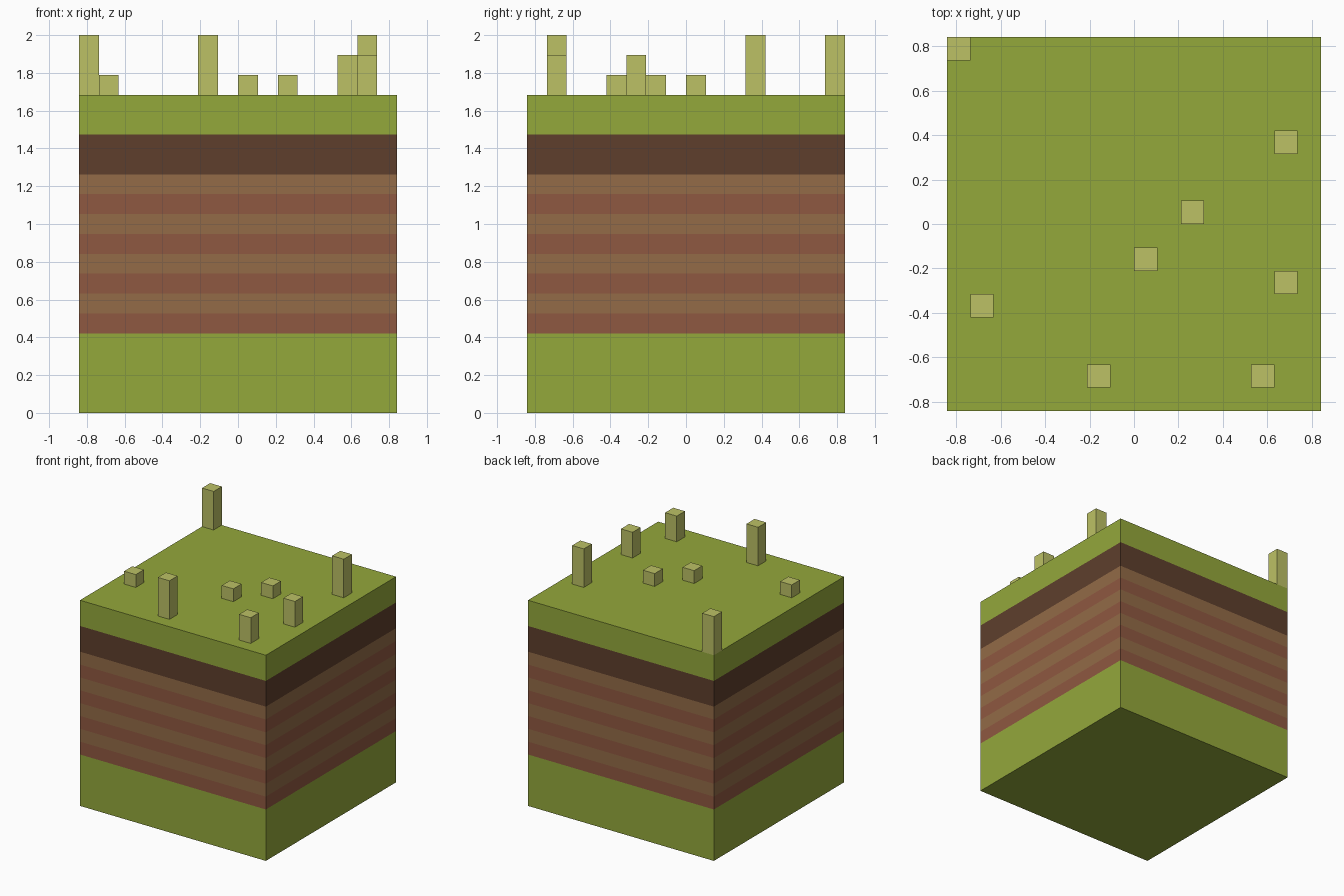
import bpy
import bmesh
from mathutils import Matrix, Vector

cube = bpy.data.objects.get("Cube")
if cube:
    bpy.data.objects.remove(cube, do_unlink=True)

UNIT = 2 / 19          # one block of the grid
SIDE = 16              # ground block is 16 units wide, deep and high
HALF = SIDE * UNIT / 2


def linear(c):
    c /= 255
    return c / 12.92 if c <= 0.04045 else ((c + 0.055) / 1.055) ** 2.4


def material(name, rgb):
    colour = (*[linear(c) for c in rgb], 1)
    mat = bpy.data.materials.new(name)
    mat.diffuse_color = colour
    mat.use_nodes = True
    bsdf = mat.node_tree.nodes["Principled BSDF"]
    bsdf.inputs["Base Color"].default_value = colour
    bsdf.inputs["Roughness"].default_value = 0.9
    return mat


green = material("grass green", (148, 168, 59))
brown = material("dark soil brown", (94, 63, 44))
tan = material("clay tan", (147, 107, 71))
red = material("clay red", (143, 88, 65))
straw = material("sprout straw", (188, 193, 101))


def box(bm, centre, size):
    matrix = Matrix.Translation(centre) @ Matrix.Diagonal((*size, 1))
    bmesh.ops.create_cube(bm, size=1, matrix=matrix)


def finish(bm, name, materials):
    mesh = bpy.data.meshes.new(name)
    bm.to_mesh(mesh)
    bm.free()
    for mat in materials:
        mesh.materials.append(mat)
    obj = bpy.data.objects.new(name, mesh)
    bpy.context.collection.objects.link(obj)
    return obj


# Ground block, cut at every layer boundary
bm = bmesh.new()
box(bm, (0, 0, HALF), (2 * HALF,) * 3)
for level in [*range(4, 13), 14]:
    bmesh.ops.bisect_plane(bm, geom=bm.verts[:] + bm.edges[:] + bm.faces[:],
                           plane_co=(0, 0, level * UNIT), plane_no=(0, 0, 1))

# Layer colours by height: grass, striped clay, soil, grass
for face in bm.faces:
    layer = face.calc_center_median().z / UNIT
    if layer < 4 or layer > 14:
        face.material_index = 0
    elif layer > 12:
        face.material_index = 1
    else:
        face.material_index = 3 if int(layer) % 2 == 0 else 2
finish(bm, "ground_block", [green, brown, tan, red])

# Sprouts: grid column, grid row, height in units
sprouts = [(0, 15, 3), (14, 11, 3), (10, 8, 1), (8, 6, 1),
           (14, 5, 2), (1, 4, 1), (6, 1, 3), (13, 1, 2)]
for number, (col, row, height) in enumerate(sprouts, 1):
    bm = bmesh.new()
    box(bm, (0, 0, height * UNIT / 2), (UNIT, UNIT, height * UNIT))
    sprout = finish(bm, f"grass_sprout_{number}", [straw])
    sprout.location = Vector(((col + 0.5) * UNIT - HALF,
                              (row + 0.5) * UNIT - HALF, SIDE * UNIT))
